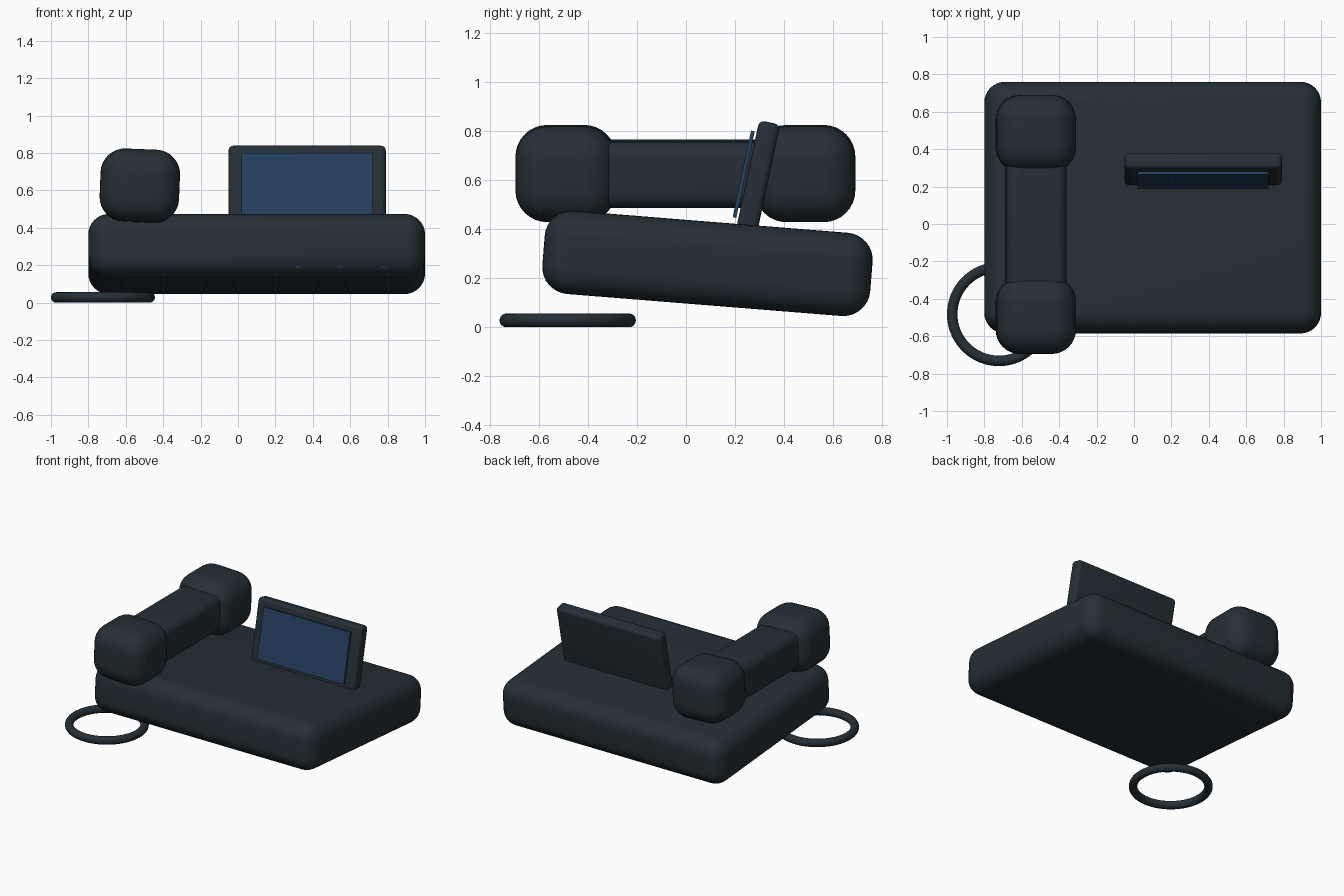
import bpy

cube = bpy.data.objects.get("Cube")
if cube:
    bpy.data.objects.remove(cube, do_unlink=True)


def make_material(name, rgb):
    mat = bpy.data.materials.new(name)
    mat.use_nodes = True
    mat.diffuse_color = (*rgb, 1)
    mat.node_tree.nodes["Principled BSDF"].inputs["Base Color"].default_value = (*rgb, 1)
    return mat


charcoal = make_material("charcoal plastic", (0.019, 0.029, 0.037))
blue = make_material("screen blue", (0.019, 0.051, 0.115))


def finish(obj, name, mat):
    obj.name = name
    obj.data.materials.append(mat)
    bpy.ops.object.shade_smooth_by_angle()
    return obj


def rounded_box(name, size, loc, mat, bevel=0.0, rot=(0, 0, 0)):
    bpy.ops.mesh.primitive_cube_add(size=1, location=loc, rotation=rot)
    obj = bpy.context.object
    obj.scale = size
    bpy.ops.object.transform_apply(location=False, rotation=False, scale=True)
    if bevel:
        mod = obj.modifiers.new("rounding", "BEVEL")
        mod.width = bevel
        mod.segments = 8
        mod.limit_method = "NONE"
        bpy.ops.object.modifier_apply(modifier=mod.name)
    return finish(obj, name, mat)


# Sloping body
rounded_box("body", (1.8, 1.34, 0.34), (0.1, 0.0875, 0.26), charcoal, 0.11, (-0.08, 0, 0))

# Handset: grip with an ear and a mouth block
lean = (0, 0.04, 0)
rounded_box("handset_grip", (0.325, 0.8, 0.27), (-0.525, 0, 0.625), charcoal, 0.06, lean)
for name, y in (("mouthpiece", -0.49), ("earpiece", 0.485)):
    rounded_box(name, (0.425, 0.41, 0.39), (-0.525, y, 0.626), charcoal, 0.13, lean)

# Tilted display
tilt = (-0.21, 0, 0)
rounded_box("display_frame", (0.84, 0.087, 0.5), (0.37, 0.289, 0.59), charcoal, 0.025, tilt)
rounded_box("display_screen", (0.7, 0.015, 0.36), (0.37, 0.235, 0.623), blue, 0, tilt)

# Small lights along the lower front edge
for i in range(3):
    rounded_box(f"front_light_{i + 1}", (0.025, 0.009, 0.006), (0.32 + 0.23 * i, -0.568, 0.19), blue)

# Cord ring lying on the ground
bpy.ops.mesh.primitive_torus_add(location=(-0.722, -0.482, 0.028), major_radius=0.25,
                                 minor_radius=0.028, major_segments=64, minor_segments=16)
finish(bpy.context.object, "cord_ring", charcoal)
